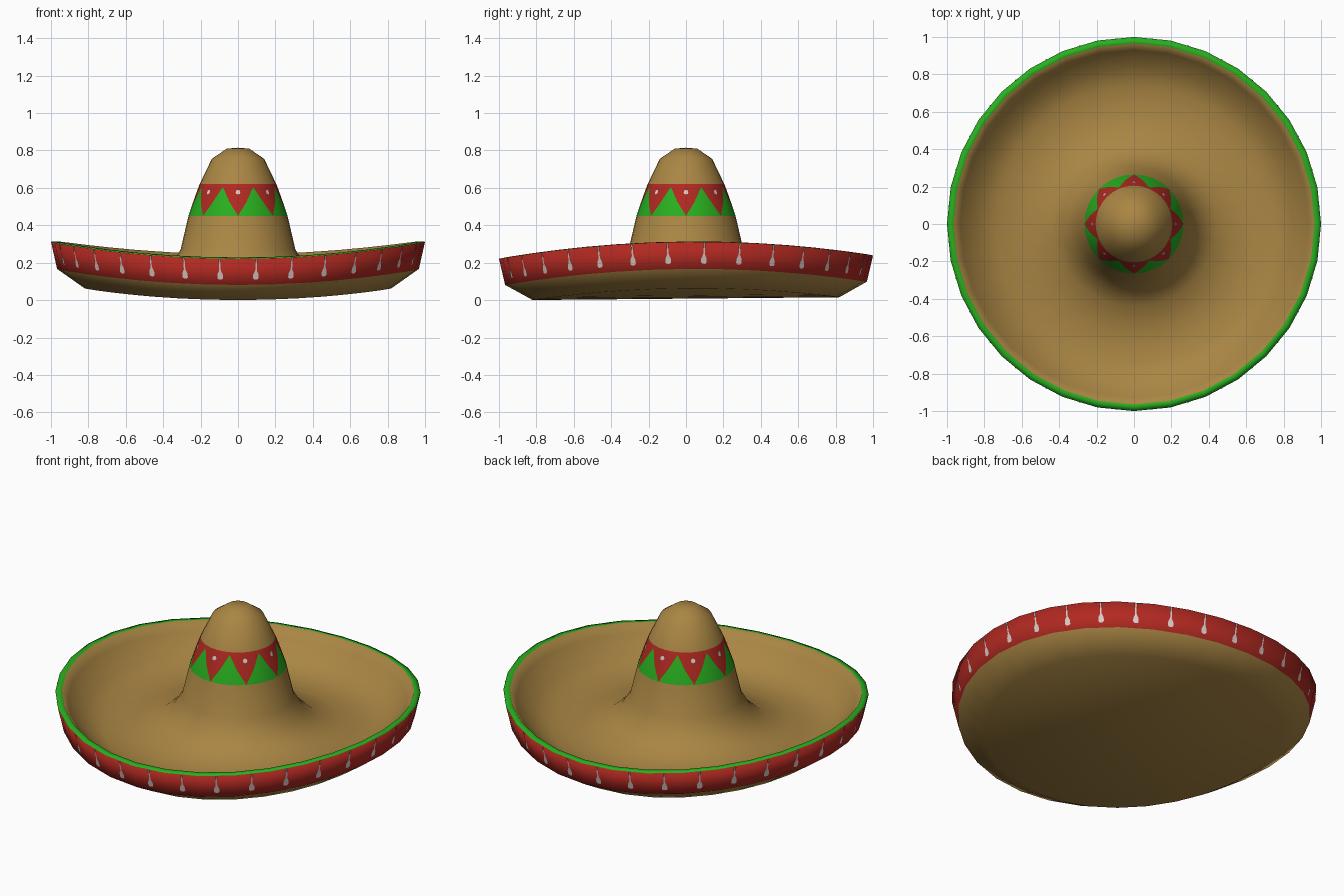
import bpy, bmesh, math
from mathutils import Vector

if "Cube" in bpy.data.objects:
    bpy.data.objects.remove(bpy.data.objects["Cube"])

SEG = 32
STRAW, RED, GREEN, WHITE = range(4)


def material(name, rgb):
    m = bpy.data.materials.new(name)
    m.diffuse_color = (*rgb, 1)
    m.use_nodes = True
    m.node_tree.nodes["Principled BSDF"].inputs["Base Color"].default_value = m.diffuse_color
    return m


MATS = [material("straw", (0.40, 0.237, 0.057)),
        material("red", (0.44, 0.022, 0.015)),
        material("green", (0.022, 0.43, 0.014)),
        material("off_white", (0.70, 0.60, 0.58))]


def point(r, z, k):
    """Point on a ring; the brim lifts toward the left and right sides."""
    a = 2 * math.pi * k / SEG
    x, y = r * math.cos(a), r * math.sin(a)
    if r > 0.32:
        z += 0.082 * x * x + 0.009 * y
    return Vector((x, y, z))


def finish(bm, name, smooth):
    if smooth:
        bmesh.ops.recalc_face_normals(bm, faces=bm.faces)
    me = bpy.data.meshes.new(name)
    bm.to_mesh(me)
    bm.free()
    for m in MATS:
        me.materials.append(m)
    ob = bpy.data.objects.new(name, me)
    bpy.context.collection.objects.link(ob)
    if smooth:
        for p in me.polygons:
            p.use_smooth = True
    return ob


# Hat body profile: radius, height, colour of the strip that follows
# ("low"/"high" are the two rows of the zigzag band)
PROFILE = [
    (0.82, 0.008, STRAW), (0.967, 0.09, RED), (1.0, 0.23, GREEN),
    (0.965, 0.237, STRAW), (0.93, 0.19, STRAW), (0.84, 0.105, STRAW),
    (0.74, 0.065, STRAW), (0.58, 0.072, STRAW), (0.44, 0.105, STRAW),
    (0.36, 0.175, STRAW), (0.307, 0.27, STRAW), (0.265, 0.45, "low"),
    (0.239, 0.527, "high"), (0.211, 0.605, RED), (0.205, 0.62, STRAW),
    (0.14, 0.755, STRAW), (0.06, 0.81, STRAW)]

bm = bmesh.new()
rings = [[bm.verts.new(point(r, z, k)) for k in range(SEG)] for r, z, _ in PROFILE]


def face(verts, mat):
    bm.faces.new(verts).material_index = mat


for i in range(len(rings) - 1):
    kind = PROFILE[i][2]
    for k in range(SEG):
        n = (k + 1) % SEG
        bl, br, tr, tl = rings[i][k], rings[i][n], rings[i + 1][n], rings[i + 1][k]
        m = k % 4
        if kind not in ("low", "high"):
            face((bl, br, tr, tl), kind)
        elif m == (0 if kind == "low" else 1):
            face((bl, tr, tl), RED)
            face((bl, br, tr), GREEN)
        elif m == (3 if kind == "low" else 2):
            face((br, tr, tl), RED)
            face((bl, br, tl), GREEN)
        else:
            face((bl, br, tr, tl), GREEN if kind == "low" else RED)

# Crown tip
tip = bm.verts.new((0, 0, 0.815))
for k in range(SEG):
    face((rings[-1][k], rings[-1][(k + 1) % SEG], tip), STRAW)

# Closed underside, in strips running front to back
under = rings[0]
for i in range(SEG // 2):
    strip = []
    for j in (i, i + 1, SEG - i - 1, (SEG - i) % SEG):
        if under[j] not in strip:
            strip.append(under[j])
    face(strip, STRAW)
finish(bm, "hat_body", True)

# Painted tassels, one on each rim panel
HALF = [(0.022, 0.98), (0.022, 0.55), (0.075, 0.40), (0.08, 0.25), (0.04, 0.20)]
OUTLINE = [(-u, v) for u, v in HALF] + [(u, v) for u, v in reversed(HALF)]
bm = bmesh.new()
for k in range(SEG):
    a, b = point(0.967, 0.09, k), point(0.967, 0.09, k + 1)
    c, d = point(1.0, 0.23, k), point(1.0, 0.23, k + 1)
    normal = (b - a).cross(c - a).normalized()
    vs = [bm.verts.new(a.lerp(b, 0.5 + u).lerp(c.lerp(d, 0.5 + u), v) + normal * 0.003)
          for u, v in OUTLINE]
    bm.faces.new(vs).material_index = WHITE
finish(bm, "rim_tassels", False)

# Painted dots on the red triangles of the crown band
bm = bmesh.new()
for s in range(8):
    a = s * math.pi / 4
    out = Vector((math.cos(a), math.sin(a), 0))
    side = Vector((-math.sin(a), math.cos(a), 0))
    up = (Vector((0, 0, 1)) - out * 0.36).normalized()
    centre = out * 0.225 + Vector((0, 0, 0.577))
    vs = [bm.verts.new(centre + 0.013 * (side * math.cos(t * math.pi / 4) + up * math.sin(t * math.pi / 4)))
          for t in range(8)]
    bm.faces.new(vs).material_index = WHITE
finish(bm, "crown_dots", False)
